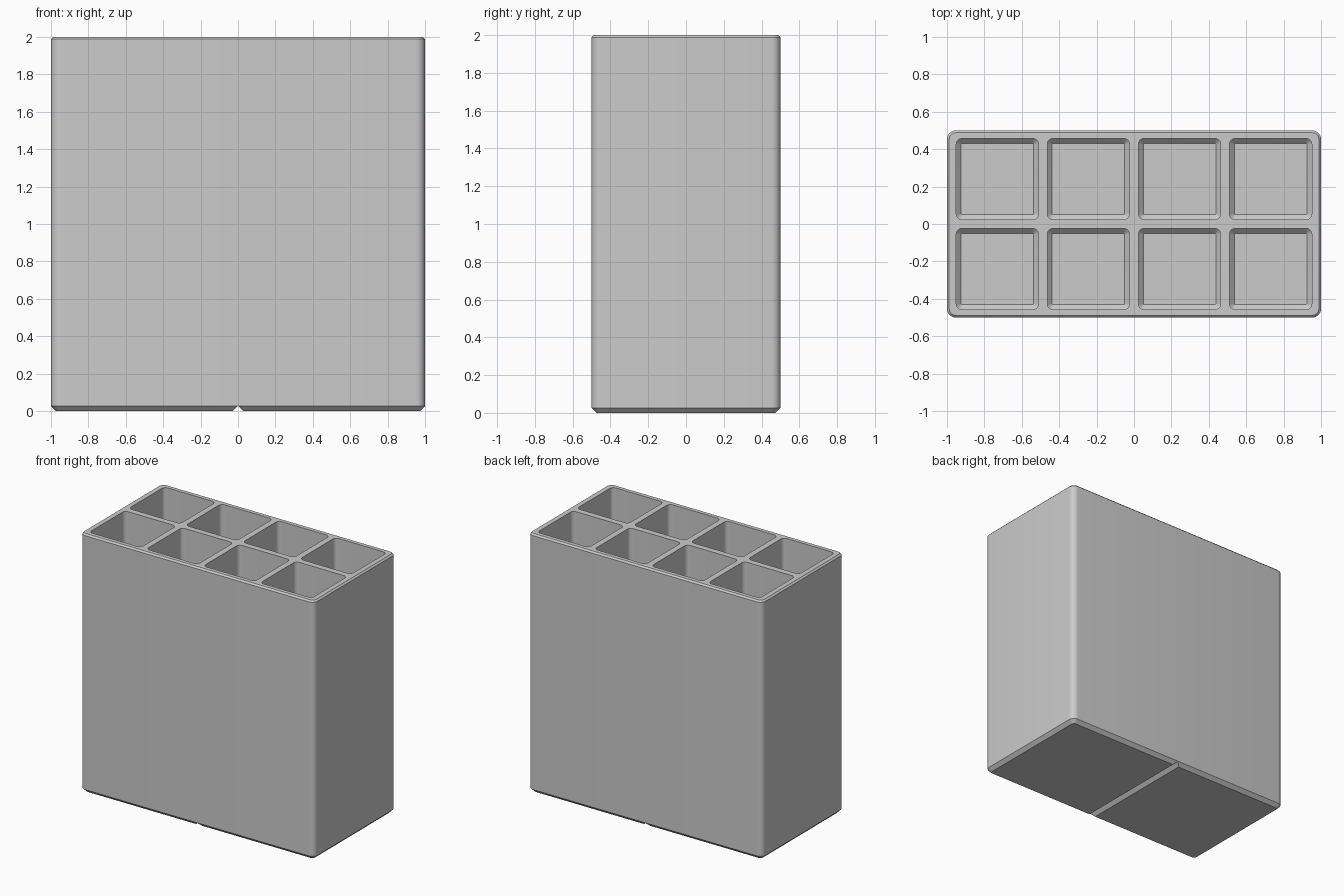
import bpy, bmesh, math

if "Cube" in bpy.data.objects:
    bpy.data.objects.remove(bpy.data.objects["Cube"])

grey = bpy.data.materials.new("light grey")
grey.diffuse_color = (0.6, 0.6, 0.6, 1)
grey.use_nodes = True
grey.node_tree.nodes["Principled BSDF"].inputs["Base Color"].default_value = grey.diffuse_color


def ring(bm, cx, cy, hx, hy, r, z, steps=8):
    """Rounded rectangle of vertices at height z."""
    verts = []
    for q, (sx, sy) in enumerate([(1, 1), (-1, 1), (-1, -1), (1, -1)]):
        for i in range(steps + 1):
            a = math.pi / 2 * (q + i / steps)
            verts.append(bm.verts.new((cx + sx * (hx - r) + r * math.cos(a),
                                       cy + sy * (hy - r) + r * math.sin(a), z)))
    return verts


def loft(bm, cx, cy, hx, hy, r, levels):
    """Closed solid through rounded rectangles; levels are (z, inset)."""
    rings = [ring(bm, cx, cy, hx - d, hy - d, r - d, z) for z, d in levels]
    n = len(rings[0])
    for a, b in zip(rings, rings[1:]):
        for i in range(n):
            j = (i + 1) % n
            bm.faces.new((a[i], a[j], b[j], b[i]))
    bm.faces.new(rings[0][::-1])
    bm.faces.new(rings[-1])


def add_object(name, bm):
    bmesh.ops.recalc_face_normals(bm, faces=bm.faces)
    mesh = bpy.data.meshes.new(name)
    bm.to_mesh(mesh)
    bm.free()
    obj = bpy.data.objects.new(name, mesh)
    obj.data.materials.append(grey)
    bpy.context.collection.objects.link(obj)
    return obj


# Outer block with chamfered foot and softened rim
bm = bmesh.new()
loft(bm, 0, 0, 1, 0.5, 0.047, [(0, 0.027), (0.027, 0), (1.988, 0), (2, 0.012)])
organizer = add_object("organizer_body", bm)

# Eight deep compartments with a chamfered floor
bm = bmesh.new()
for cx in (-0.7305, -0.2435, 0.2435, 0.7305):
    for cy in (-0.2405, 0.2405):
        loft(bm, cx, cy, 0.22, 0.217, 0.032, [(0.05, 0.026), (0.076, 0), (2.1, 0)])
pockets = add_object("compartment_cutter", bm)

# V groove that splits the base into two feet
bm = bmesh.new()
ends = [[bm.verts.new((x, y, z)) for x, z in ((-0.037, -0.01), (0.037, -0.01), (0, 0.027))]
        for y in (-0.6, 0.6)]
for e in ends:
    bm.faces.new(e)
for i in range(3):
    j = (i + 1) % 3
    bm.faces.new((ends[0][i], ends[0][j], ends[1][j], ends[1][i]))
groove = add_object("base_groove_cutter", bm)

for cutter in (pockets, groove):
    mod = organizer.modifiers.new(cutter.name, 'BOOLEAN')
    mod.operation = 'DIFFERENCE'
    mod.solver = 'EXACT'
    mod.object = cutter
    bpy.context.view_layer.objects.active = organizer
    bpy.ops.object.modifier_apply(modifier=mod.name)
    bpy.data.objects.remove(cutter)

# Smooth rounded corners, crisp chamfers
bpy.ops.object.select_all(action='DESELECT')
organizer.select_set(True)
bpy.context.view_layer.objects.active = organizer
bpy.ops.object.shade_smooth_by_angle(angle=math.radians(30))
